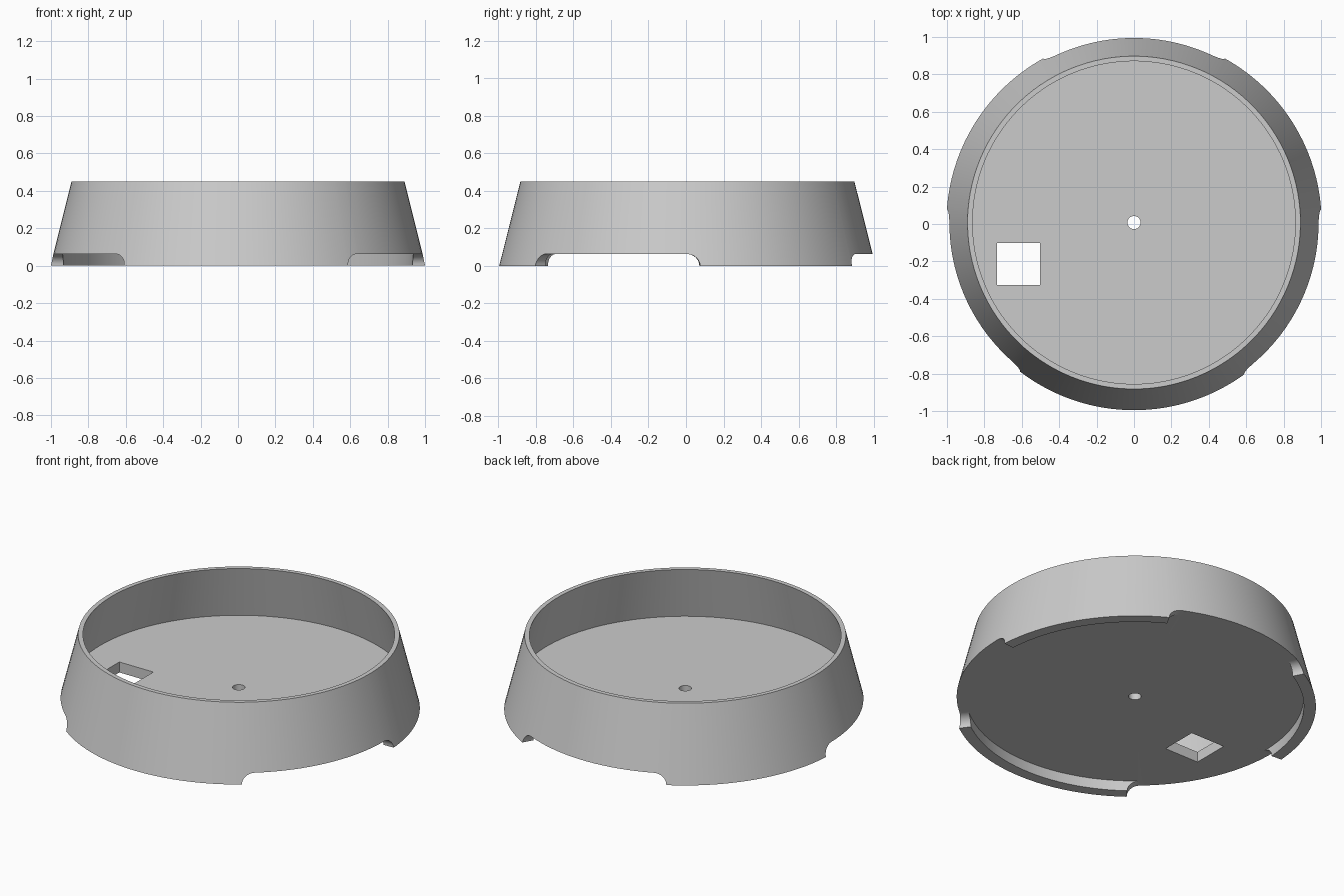
import bpy, bmesh
from math import sin, cos, radians

cube = bpy.data.objects.get("Cube")
if cube:
    bpy.data.objects.remove(cube)

CENTRE_Y = 0.0075
HEIGHT, FOOT = 0.45, 0.063          # total height, foot height
R_BASE, R_TOP = 1.003, 0.89         # tapered outer wall
R_PLATE, R_FLOOR, R_RIM = 0.936, 0.943, 0.863
FLOOR, R_HOLE = 0.127, 0.035
ROUND = 4.2                         # rounded notch corner, in degrees
NOTCHES = [(61, 119), (176, 232.6), (306, 363.9)]

grey = bpy.data.materials.new("light grey")
grey.use_nodes = True
grey.diffuse_color = (0.6, 0.6, 0.6, 1)
grey.node_tree.nodes["Principled BSDF"].inputs["Base Color"].default_value = (0.6, 0.6, 0.6, 1)

# Angle and underside height of each column round the wall
columns = []
for i in range(120):
    a = i * 3 + 1.5
    if not any(s < b < e for s, e in NOTCHES for b in (a, a + 360)):
        columns.append((a, 0))
    elif any(s + ROUND < b < e - ROUND for s, e in NOTCHES for b in (a, a + 360)):
        columns.append((a, FOOT))
for start, end in NOTCHES:
    for k in range(9):
        t = radians(k * 90 / 8)
        shift, h = ROUND * (1 - cos(t)), FOOT * sin(t)
        columns += [((start + shift) % 360, h), ((end - shift) % 360, h)]
columns.sort()

# Revolved tray with feet
bm = bmesh.new()
rings = []
for a, h in columns:
    a = radians(a)
    r_low = R_BASE + (R_TOP - R_BASE) * h / HEIGHT
    profile = [(R_HOLE, FOOT), (R_PLATE, FOOT), (R_PLATE, h), (r_low, h),
               (R_TOP, HEIGHT), (R_RIM, HEIGHT), (R_FLOOR, FLOOR), (R_HOLE, FLOOR)]
    rings.append([bm.verts.new((r * cos(a), r * sin(a) + CENTRE_Y, z)) for r, z in profile])
for i, ring in enumerate(rings):
    nxt = rings[(i + 1) % len(rings)]
    for j in range(len(ring)):
        k = (j + 1) % len(ring)
        bm.faces.new((ring[j], ring[k], nxt[k], nxt[j]))
bmesh.ops.remove_doubles(bm, verts=bm.verts, dist=0.0001)
bmesh.ops.recalc_face_normals(bm, faces=bm.faces)
mesh = bpy.data.meshes.new("tray_base")
bm.to_mesh(mesh)
bm.free()
tray = bpy.data.objects.new("tray_base", mesh)
bpy.context.collection.objects.link(tray)
mesh.materials.append(grey)

# Square opening through the floor
bpy.ops.mesh.primitive_cube_add(size=1, location=(-0.617, -0.213, 0.1))
cutter = bpy.context.object
cutter.name = "opening_cutter"
cutter.scale = (0.23, 0.225, 0.2)
cutter.data.materials.append(grey)
cutter.hide_render = True
cutter.display_type = 'WIRE'
cut = tray.modifiers.new("square opening", 'BOOLEAN')
cut.operation = 'DIFFERENCE'
cut.solver = 'EXACT'
cut.object = cutter

bpy.ops.object.select_all(action='DESELECT')
tray.select_set(True)
bpy.context.view_layer.objects.active = tray
bpy.ops.object.modifier_apply(modifier=cut.name)
bpy.data.objects.remove(cutter)
bpy.ops.object.shade_smooth_by_angle(angle=radians(25))
